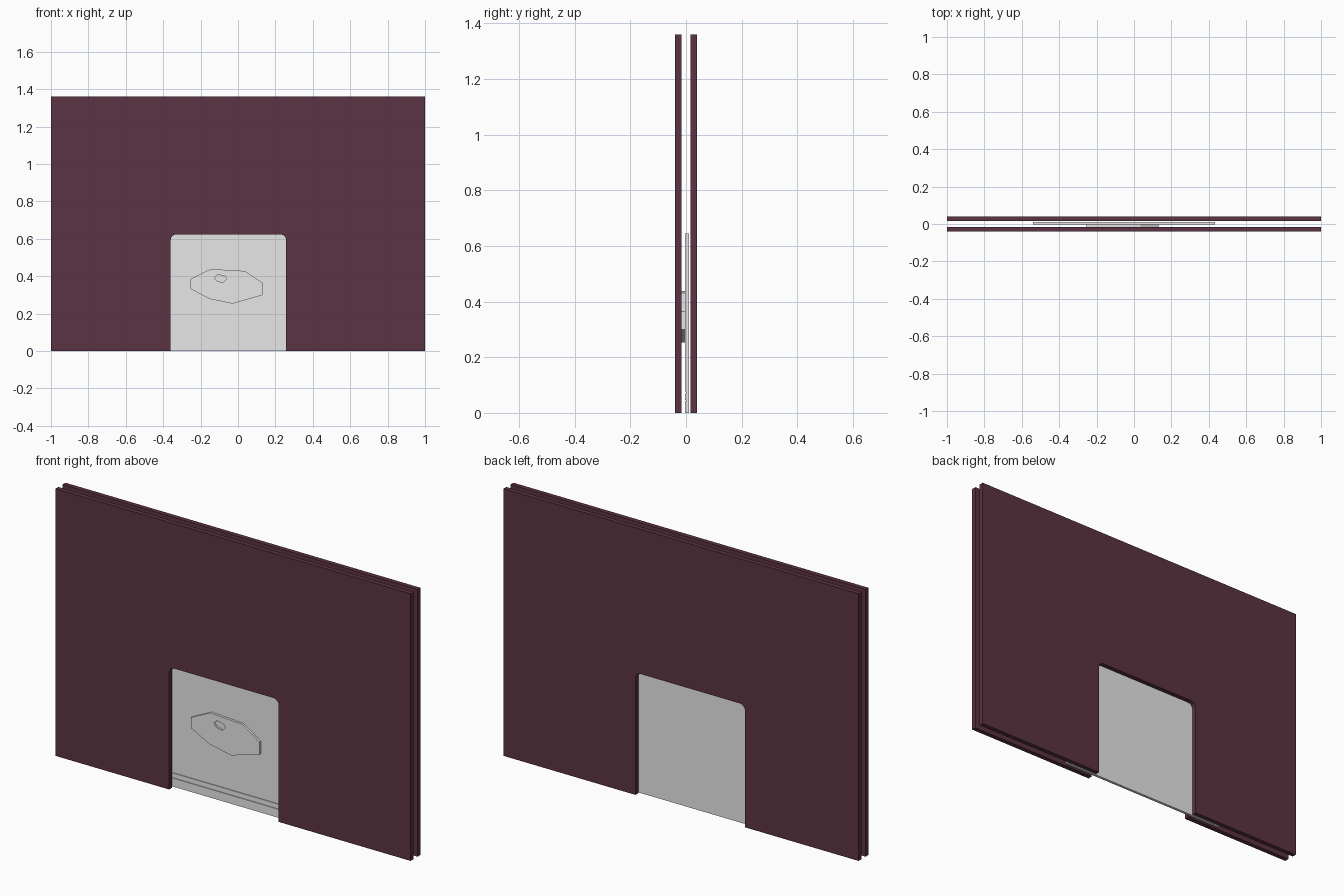
import bpy, bmesh, math

cube = bpy.data.objects.get("Cube")
if cube:
    bpy.data.objects.remove(cube, do_unlink=True)


def material(name, rgb):
    m = bpy.data.materials.new(name)
    m.use_nodes = True
    m.diffuse_color = (*rgb, 1)
    m.node_tree.nodes["Principled BSDF"].inputs["Base Color"].default_value = (*rgb, 1)
    return m


maroon = material("maroon", (0.105, 0.033, 0.054))
grey = material("light_grey", (0.8, 0.8, 0.8))


def prism(name, outline, axis, start, end, mat):
    """Extrude a flat outline along y (outline is x, z) or along x (outline is y, z)."""
    bm = bmesh.new()
    if axis == "y":
        verts = [bm.verts.new((a, start, b)) for a, b in outline]
        step = (0, end - start, 0)
    else:
        verts = [bm.verts.new((start, a, b)) for a, b in outline]
        step = (end - start, 0, 0)
    face = bm.faces.new(verts)
    grown = bmesh.ops.extrude_face_region(bm, geom=[face], use_keep_orig=True)
    moved = [v for v in grown["geom"] if isinstance(v, bmesh.types.BMVert)]
    bmesh.ops.translate(bm, verts=moved, vec=step)
    bmesh.ops.recalc_face_normals(bm, faces=bm.faces)
    mesh = bpy.data.meshes.new(name)
    bm.to_mesh(mesh)
    bm.free()
    mesh.materials.append(mat)
    obj = bpy.data.objects.new(name, mesh)
    bpy.context.collection.objects.link(obj)
    return obj


# Two wall sheets with a round-cornered doorway
LEFT, RIGHT, HEAD, R, TOP = -0.36, 0.257, 0.623, 0.03, 1.36


def corner(cx, first):
    angles = [math.radians(first - 15 * i) for i in range(7)]
    return [(cx + R * math.cos(a), HEAD - R + R * math.sin(a)) for a in angles]


wall = [(-1, 0), (LEFT, 0)] + corner(LEFT + R, 180) + corner(RIGHT - R, 90)
wall += [(RIGHT, 0), (1, 0), (1, TOP), (-1, TOP)]
prism("front_wall", wall, "y", -0.04, -0.0165, maroon)
prism("back_wall", wall, "y", 0.0165, 0.04, maroon)

# Sliding door panel with two shallow grooves near its foot
FACE, BACK = -0.004, 0.010
profile = [(BACK, 0), (FACE, 0)]
for low, high in ((0.043, 0.046), (0.069, 0.077)):
    profile += [(FACE, low), (FACE + 0.004, low), (FACE + 0.004, high), (FACE, high)]
profile += [(FACE, 0.645), (BACK, 0.645)]
prism("door_panel", profile, "x", -0.54, 0.432, grey)

# Eight-sided plate on the door, with a small hole
plate = prism("door_plate", [(-0.255, 0.385), (-0.146, 0.438), (0.036, 0.428), (0.131, 0.364),
              (0.131, 0.299), (-0.028, 0.253), (-0.151, 0.278), (-0.255, 0.332)],
              "y", -0.0155, FACE, grey)
hole = prism("hole_cutter", [(-0.125, 0.392), (-0.108, 0.408), (-0.072, 0.402), (-0.06, 0.385),
             (-0.078, 0.366), (-0.112, 0.374)], "y", -0.03, FACE - 0.003, grey)
hole.hide_render = True
hole.hide_viewport = True
cut = plate.modifiers.new("hole", "BOOLEAN")
cut.operation = "DIFFERENCE"
cut.solver = "EXACT"
cut.object = hole
